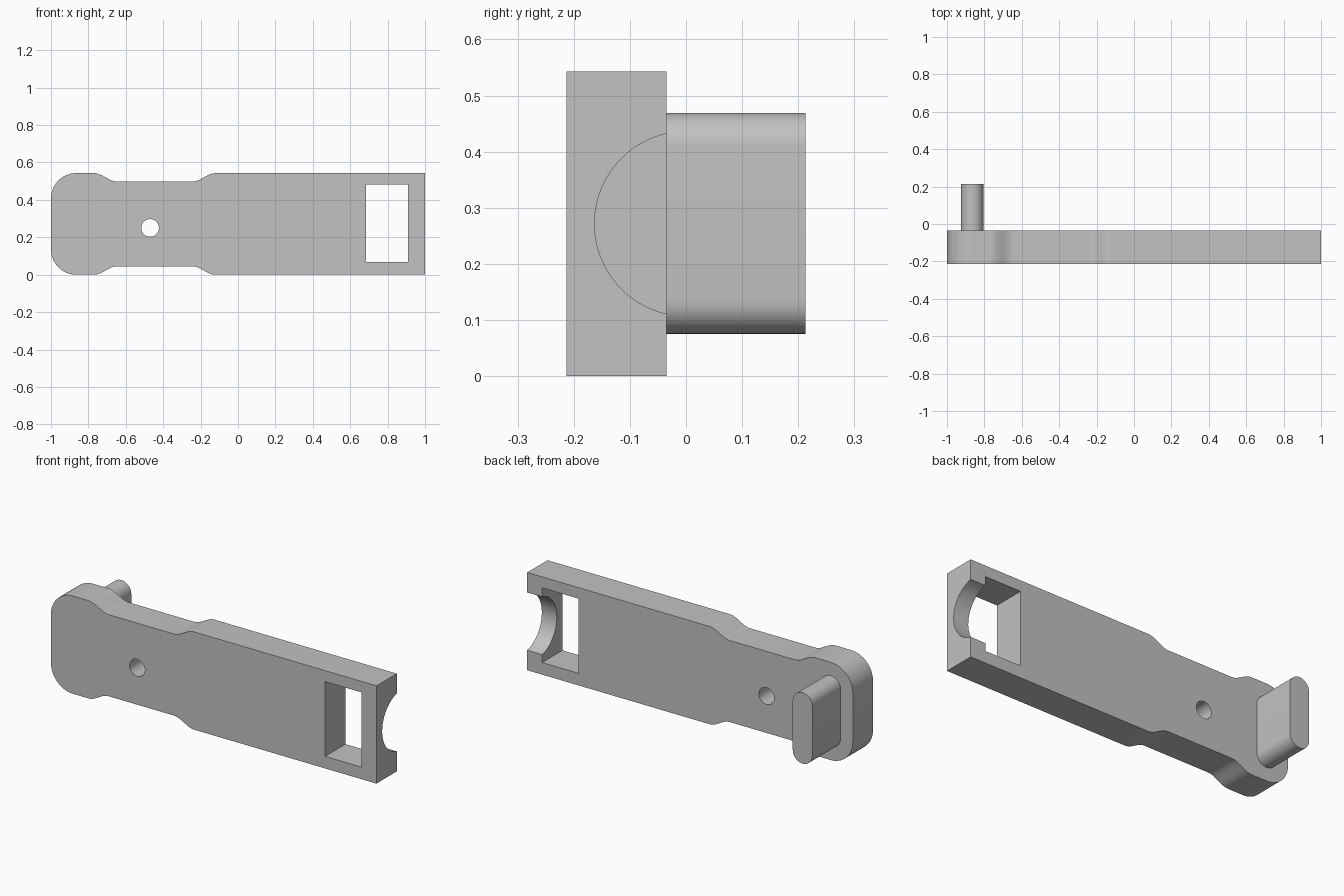
import bpy, bmesh, math
from mathutils import Vector

cube = bpy.data.objects.get("Cube")
if cube:
    bpy.data.objects.remove(cube, do_unlink=True)

HEIGHT, MID = 0.543, 0.2715
FRONT, BACK, PEG_END = -0.213, -0.035, 0.213

grey = bpy.data.materials.new("plain grey")
grey.use_nodes = True
GREY = (0.54, 0.54, 0.54, 1)
grey.diffuse_color = GREY
grey.node_tree.nodes["Principled BSDF"].inputs["Base Color"].default_value = GREY


def extrude(name, points, direction):
    """Sweep a closed 3D outline along a vector into a solid."""
    bm = bmesh.new()
    face = bm.faces.new([bm.verts.new(p) for p in points])
    new = bmesh.ops.extrude_face_region(bm, geom=[face])["geom"]
    moved = [v for v in new if isinstance(v, bmesh.types.BMVert)]
    bmesh.ops.translate(bm, verts=moved, vec=Vector(direction))
    bmesh.ops.recalc_face_normals(bm, faces=bm.faces)
    mesh = bpy.data.meshes.new(name)
    bm.to_mesh(mesh)
    bm.free()
    mesh.materials.append(grey)
    obj = bpy.data.objects.new(name, mesh)
    bpy.context.collection.objects.link(obj)
    return obj


def arc(cx, cz, r, start, end, steps):
    angles = [math.radians(start + (end - start) * i / steps) for i in range(steps + 1)]
    return [(cx + r * math.cos(a), cz + r * math.sin(a)) for a in angles]


def s_curve(x0, z0, x1, z1, steps=14):
    """Smooth shoulder between two levels."""
    return [(x0 + (x1 - x0) * i / steps,
             z0 + (z1 - z0) * (1 - math.cos(math.pi * i / steps)) / 2)
            for i in range(steps + 1)]


def smooth(obj):
    bpy.ops.object.select_all(action="DESELECT")
    obj.select_set(True)
    bpy.context.view_layer.objects.active = obj
    bpy.ops.object.shade_smooth_by_angle(angle=math.radians(30))


# Handle body: upper half of the outline, mirrored about mid height
corner, waist = 0.135, 0.498
upper = arc(-1 + corner, HEIGHT - corner, corner, 180, 90, 16)
upper += s_curve(-0.77, HEIGHT, -0.645, waist)
upper += s_curve(-0.245, waist, -0.12, HEIGHT)
upper.append((1, HEIGHT))
outline = upper + [(x, HEIGHT - z) for x, z in reversed(upper)]
body = extrude("handle_body", [(x, FRONT, z) for x, z in outline], (0, BACK - FRONT, 0))

# Cutters: window, pin hole and round channel through the end wall
through = (0, BACK - FRONT + 0.2, 0)
window = [(0.685, 0.067), (0.908, 0.067), (0.908, 0.482), (0.685, 0.482)]
hole = arc(-0.47, 0.25, 0.047, 0, 360, 40)[:-1]
channel = arc(0.0016, MID, 0.1646, 0, 360, 80)[:-1]
cutters = [
    extrude("window_cutter", [(x, FRONT - 0.1, z) for x, z in window], through),
    extrude("hole_cutter", [(x, FRONT - 0.1, z) for x, z in hole], through),
    extrude("channel_cutter", [(0.85, y, z) for y, z in channel], (0.3, 0, 0)),
]
bpy.context.view_layer.objects.active = body
for cutter in cutters:
    cut = body.modifiers.new(cutter.name, "BOOLEAN")
    cut.operation, cut.solver, cut.object = "DIFFERENCE", "EXACT", cutter
    bpy.ops.object.modifier_apply(modifier=cut.name)
    bpy.data.objects.remove(cutter, do_unlink=True)
smooth(body)

# Rounded peg on the back
px, pr, low, high = -0.865, 0.06, 0.075, 0.469
stadium = arc(px, high - pr, pr, 0, 180, 20) + arc(px, low + pr, pr, 180, 360, 20)
peg = extrude("back_peg", [(x, BACK, z) for x, z in stadium], (0, PEG_END - BACK, 0))
smooth(peg)
